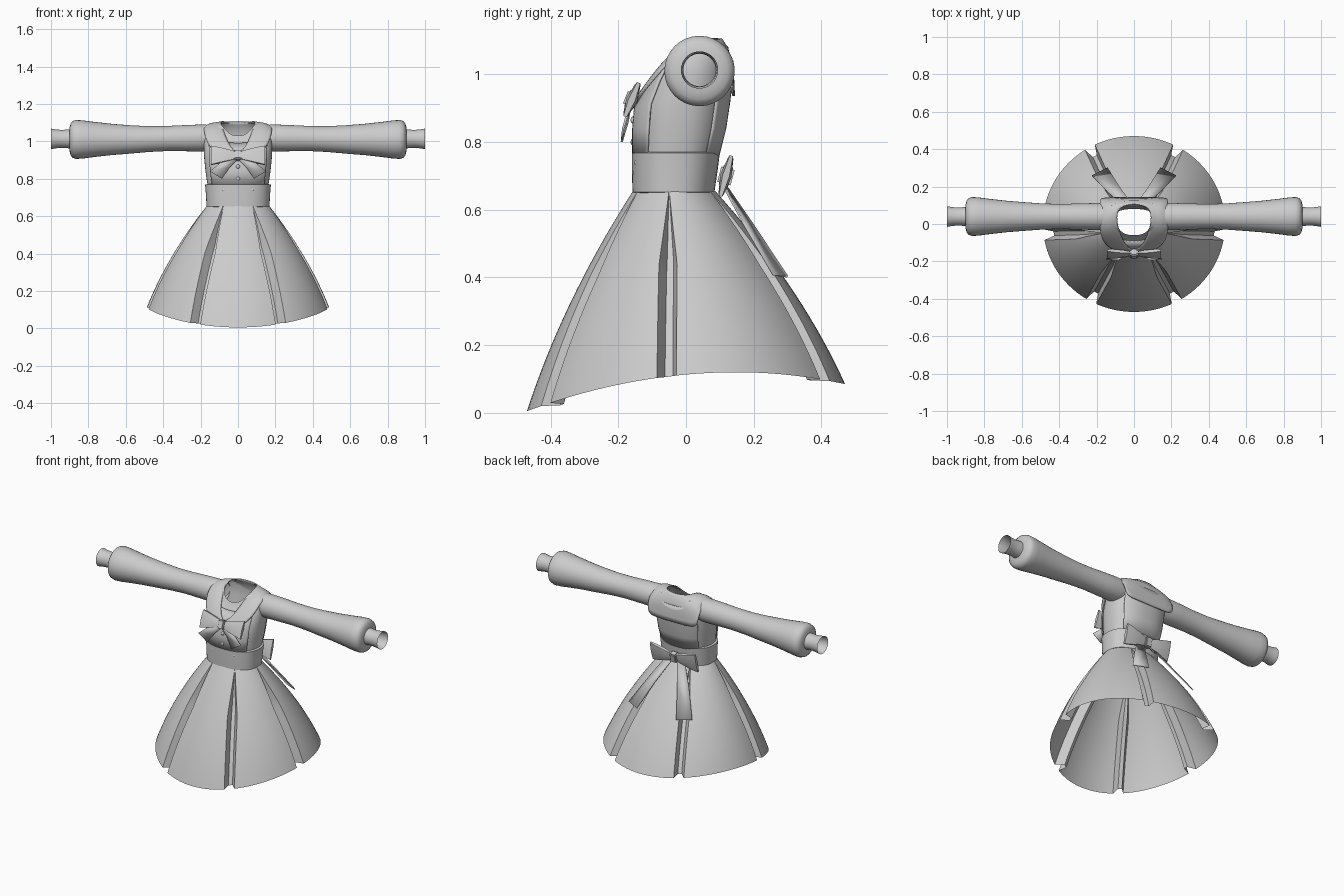
import bpy, bmesh, math
from mathutils import Matrix, Vector

if "Cube" in bpy.data.objects:
    bpy.data.objects.remove(bpy.data.objects["Cube"])

grey = bpy.data.materials.new("cloth grey")
grey.diffuse_color = (0.6, 0.6, 0.6, 1)
grey.use_nodes = True
grey.node_tree.nodes["Principled BSDF"].inputs["Base Color"].default_value = grey.diffuse_color


def finish(name, bm, thick=0.0, angle=35, subdiv=0):
    bmesh.ops.recalc_face_normals(bm, faces=bm.faces)
    me = bpy.data.meshes.new(name)
    bm.to_mesh(me)
    bm.free()
    me.materials.append(grey)
    ob = bpy.data.objects.new(name, me)
    bpy.context.collection.objects.link(ob)
    if subdiv:
        m = ob.modifiers.new("smooth", 'SUBSURF')
        m.levels = m.render_levels = subdiv
    if thick:
        m = ob.modifiers.new("cloth", 'SOLIDIFY')
        m.thickness, m.offset = thick, 0
    bpy.context.view_layer.objects.active = ob
    bpy.ops.object.select_all(action='DESELECT')
    ob.select_set(True)
    bpy.ops.object.shade_smooth_by_angle(angle=math.radians(angle))
    return ob


def loft(name, rows, closed=True, caps=False, **kw):
    """Skin a list of point rows."""
    bm = bmesh.new()
    vs = [[bm.verts.new(p) for p in r] for r in rows]
    n = len(rows[0])
    for a, b in zip(vs, vs[1:]):
        for i in range(n if closed else n - 1):
            j = (i + 1) % n
            bm.faces.new((a[i], a[j], b[j], b[i]))
    if caps:
        bm.faces.new(vs[0])
        bm.faces.new(vs[-1])
    return finish(name, bm, **kw)


# ---- Skirt with six inverted pleats
pleats = [math.radians(a) for a in (-118, -62, -7, 61, 119, 187)]


def skirt_row(t):
    rx, ry, cy = [a + (b - a) * (t + 0.33 * t * (1 - t))
                  for a, b in ((0.167, 0.487), (0.122, 0.47), (-0.035, 0.0))]
    hw = 0.03 * min(1, t / 0.4 + 0.03) / rx
    depth = 0.055 * min(1, t / 0.35)
    cols = []
    for k, a0 in enumerate(pleats):
        a1 = pleats[(k + 1) % 6] + (2 * math.pi if k == 5 else 0)
        cols += [(a0 - hw * 0.45, depth), (a0 + hw * 0.45, depth)]
        cols += [(a0 + hw + (a1 - a0 - 2 * hw) * i / 14, 0) for i in range(15)]
    row = []
    for a, d in cols:
        yh = 0.47 * math.sin(a) - 0.15
        hem = 0.12 - (0.115 * (yh / 0.62) ** 2 if yh < 0 else 0.035 * (yh / 0.32) ** 2)
        row.append(((rx - d) * math.cos(a), cy + (ry - d) * math.sin(a),
                    0.655 + (hem - 0.655) * t))
    return row


loft("skirt", [skirt_row(i / 20) for i in range(21)], angle=30)


# ---- Bodice, from cross-sections (half width, front y, back y, front z, side z, back z)
def section(rx, yf, yb, zf, zs, zb, off=0, a0=0, a1=360, n=48):
    row = []
    for i in range(n):
        a = math.radians(a0 + (a1 - a0) * i / (n if a1 - a0 == 360 else n - 1))
        c, s = math.cos(a), math.sin(a)
        z = zs + ((zb if s > 0 else zf) - zs) * s * s
        c, s = [math.copysign(abs(v) ** 0.85, v) for v in (c, s)]
        row.append(((rx + off) * c, (yf + yb) / 2 + ((yb - yf) / 2 + off) * s, z))
    return row


body = [(0.162, -0.150, 0.090, 0.76, 0.76, 0.76),
        (0.174, -0.150, 0.110, 0.84, 0.84, 0.84),
        (0.182, -0.145, 0.122, 0.90, 0.92, 0.92),
        (0.184, -0.115, 0.130, 0.95, 1.00, 0.99),
        (0.178, -0.085, 0.132, 0.99, 1.06, 1.04),
        (0.160, -0.070, 0.125, 1.01, 1.09, 1.08),
        (0.092, -0.060, 0.105, 1.03, 1.095, 1.10)]
loft("bodice", [section(*s) for s in body], angle=50)
for name, a0, a1 in (("vest_front", 218, 322), ("vest_back", 42, 138)):
    loft(name, [section(*s, off=0.006, a0=a0, a1=a1, n=24) for s in body[:5]],
         closed=False, thick=0.006, angle=50)

# ---- Waistband
band = [(0.160, -0.154, 0.080, 0.65), (0.168, -0.158, 0.084, 0.652),
        (0.172, -0.160, 0.094, 0.72), (0.176, -0.160, 0.100, 0.768),
        (0.160, -0.150, 0.090, 0.772)]
loft("waistband", [section(a, b, c, z, z, z) for a, b, c, z in band])

# ---- Sailor collar: stations of inner, middle and outer points, mirrored
half = [((0, 0.108, 1.103), (0, 0.138, 1.05), (0, 0.142, 0.935)),
        ((0.05, 0.100, 1.104), (0.10, 0.137, 1.05), (0.115, 0.141, 0.937)),
        ((0.075, 0.085, 1.105), (0.15, 0.132, 1.05), (0.176, 0.137, 0.94)),
        ((0.085, 0.070, 1.105), (0.15, 0.108, 1.082), (0.180, 0.128, 1.03)),
        ((0.092, 0.040, 1.104), (0.145, 0.045, 1.106), (0.180, 0.045, 1.092)),
        ((0.086, -0.01, 1.085), (0.140, -0.025, 1.085), (0.182, -0.03, 1.06)),
        ((0.070, -0.065, 1.035), (0.125, -0.085, 1.02), (0.172, -0.085, 1.00)),
        ((0.045, -0.115, 0.975), (0.085, -0.130, 0.955), (0.120, -0.142, 0.93)),
        ((0, -0.150, 0.925), (0, -0.160, 0.905), (0, -0.166, 0.885))]
ring = half + [tuple((-x, y, z) for x, y, z in s) for s in half[-2:0:-1]]
loft("collar", [[s[k] for s in ring] for k in range(3)], subdiv=2, thick=0.006, angle=50)

# ---- Sleeves with puffed ends and open flared cuffs (x, radius, centre z)
sleeve = [(0.13, 0.066, 1.02), (0.19, 0.072, 1.018), (0.28, 0.070, 1.017), (0.38, 0.067, 1.015),
          (0.48, 0.069, 1.012), (0.58, 0.076, 1.01), (0.68, 0.084, 1.01), (0.77, 0.094, 1.01),
          (0.83, 0.102, 1.01), (0.865, 0.104, 1.01), (0.885, 0.098, 1.01), (0.895, 0.084, 1.01),
          (0.90, 0.066, 1.012), (0.902, 0.050, 1.013)]
cuff = [(0.895, 0.051, 1.013), (0.94, 0.048, 1.013), (0.97, 0.050, 1.013), (1.0, 0.055, 1.013)]
for side, tag in ((1, "right"), (-1, "left")):
    for part, prof in (("sleeve", sleeve), ("cuff", cuff)):
        rows = [[(side * x, 0.04 + r * math.cos(i * math.pi / 16),
                  z + r * math.sin(i * math.pi / 16)) for i in range(32)] for x, r, z in prof]
        loft(part + "_" + tag, rows, angle=60)


# ---- Bows: pillowy flared wings and a knot, tilted about x
def bow(name, at, span, h, depth, tilt):
    mat = Matrix.Translation(at) @ Matrix.Rotation(math.radians(tilt), 4, 'X')
    stations = [(0.1, 0.4, 0.5), (0.4, 0.62, 1.0), (0.75, 0.85, 1.0), (1.0, 1.0, 0.6)]
    for side, tag in ((1, "right"), (-1, "left")):
        rows = []
        for u, hh, dd in stations:
            a, b = h * hh, depth * dd
            rows.append([mat @ Vector((side * span * u, y * b, z * a)) for y, z in
                         ((-0.5, -1), (0.5, -1), (1, 0), (0.5, 1), (-0.5, 1), (-1, 0))])
        loft(f"{name}_wing_{tag}", rows, caps=True)
    bm = bmesh.new()
    bmesh.ops.create_cube(bm, size=1, matrix=mat @ Matrix.Diagonal(
        (span * 0.28, depth * 2.4, h * 0.95, 1)))
    bmesh.ops.bevel(bm, geom=bm.edges[:], offset=0.006, segments=2, affect='EDGES')
    finish(name + "_knot", bm)


bow("front_bow", (0, -0.16, 0.925), 0.145, 0.054, 0.017, -22)
bow("back_bow", (0, 0.118, 0.70), 0.16, 0.062, 0.017, -15)


# ---- Ribbon tails, flat strips given by three left/right point pairs
def tails(name, pairs):
    for side, tag in ((1, "right"), (-1, "left")):
        loft(f"{name}_{tag}", [[(side * x, y, z) for x, y, z in p] for p in pairs],
             closed=False, thick=0.006)


tails("front_tail", [((0.0, -0.165, 0.905), (0.03, -0.165, 0.93)),
                     ((0.045, -0.172, 0.86), (0.09, -0.172, 0.89)),
                     ((0.085, -0.190, 0.80), (0.15, -0.186, 0.84))])
tails("back_tail", [((0.01, 0.105, 0.69), (0.06, 0.100, 0.69)),
                    ((0.075, 0.195, 0.56), (0.14, 0.170, 0.56)),
                    ((0.14, 0.300, 0.402), (0.225, 0.258, 0.408))])

# ---- Buttons
for i, (x, y, z) in enumerate([(-0.075, -0.146, 0.74), (0.075, -0.146, 0.74),
                               (-0.075, -0.142, 0.675), (0.075, -0.142, 0.675),
                               (0, -0.156, 0.865), (0, -0.156, 0.80)]):
    bm = bmesh.new()
    bmesh.ops.create_uvsphere(bm, u_segments=12, v_segments=8, radius=0.011,
                              matrix=Matrix.Translation((x, y, z)) @ Matrix.Diagonal((1, 0.7, 1, 1)))
    finish(f"button_{i + 1}", bm, angle=60)
